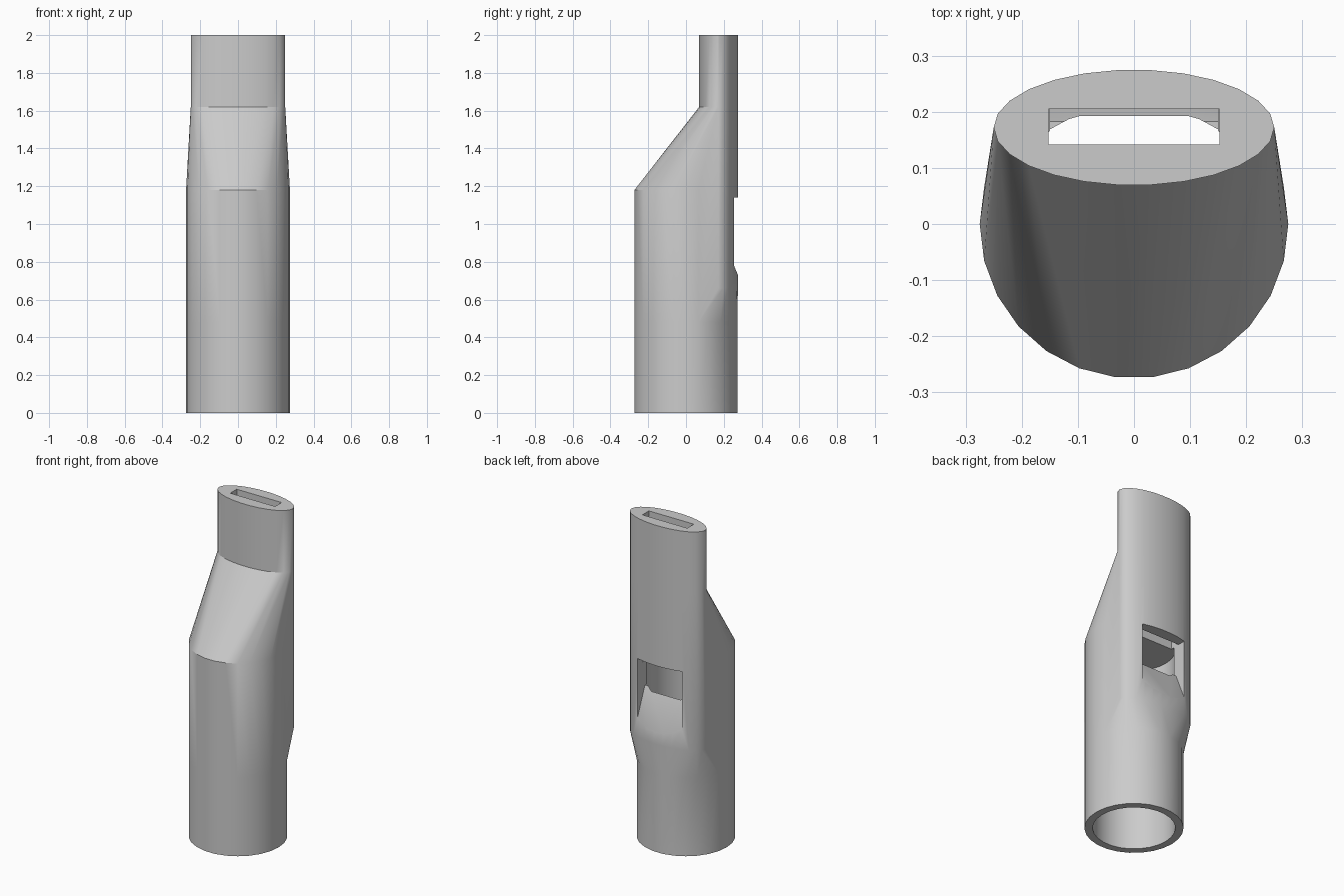
import bpy
import bmesh
from math import sin, cos, tau, radians

old = bpy.data.objects.get("Cube")
if old:
    bpy.data.objects.remove(old, do_unlink=True)

SIDES = 26
BACK, OUTER, BORE = 0.275, 0.275, 0.23
LIP_Y, ROOF = 0.175, 1.14

grey = bpy.data.materials.new("plain grey")
grey.use_nodes = True
grey.diffuse_color = (0.6, 0.6, 0.6, 1)
grey.node_tree.nodes["Principled BSDF"].inputs["Base Color"].default_value = (0.6, 0.6, 0.6, 1)


def ring(rx, ry, cy, z, y_max=1.0):
    """Points of an ellipse at height z, flattened where it passes y_max."""
    angles = [tau * i / SIDES for i in range(SIDES)]
    return [(rx * cos(a), min(cy + ry * sin(a), y_max), z) for a in angles]


def hull(bm, points):
    verts = [bm.verts.new(p) for p in points]
    res = bmesh.ops.convex_hull(bm, input=verts)
    junk = [g for g in res["geom_interior"] + res["geom_unused"]
            if isinstance(g, bmesh.types.BMVert)]
    bmesh.ops.delete(bm, geom=list(set(junk)), context="VERTS")


def extend_end(bm, z, new_z):
    """Open the flat end at z, pull its rim to new_z and cap it."""
    caps = [f for f in bm.faces if all(abs(v.co.z - z) < 1e-4 for v in f.verts)]
    bmesh.ops.delete(bm, geom=caps, context="FACES")
    rim = [e for e in bm.edges if e.is_boundary]
    geom = bmesh.ops.extrude_edge_only(bm, edges=rim)["geom"]
    for v in geom:
        if isinstance(v, bmesh.types.BMVert):
            v.co.z = new_z
    bmesh.ops.contextual_create(bm, geom=[g for g in geom if isinstance(g, bmesh.types.BMEdge)])


def finish(bm, name):
    bmesh.ops.recalc_face_normals(bm, faces=bm.faces)
    mesh = bpy.data.meshes.new(name)
    bm.to_mesh(mesh)
    bm.free()
    mesh.materials.append(grey)
    obj = bpy.data.objects.new(name, mesh)
    bpy.context.collection.objects.link(obj)
    return obj


def extruded_profile(name, profile, half_width):
    """Solid from a (y, z) profile, symmetric about x = 0."""
    bm = bmesh.new()
    face = bm.faces.new([bm.verts.new((-half_width, y, z)) for y, z in profile])
    geom = bmesh.ops.extrude_face_region(bm, geom=[face])["geom"]
    moved = [g for g in geom if isinstance(g, bmesh.types.BMVert)]
    bmesh.ops.translate(bm, verts=moved, vec=(2 * half_width, 0, 0))
    return finish(bm, name)


# Body: round tube blending into a flat oval beak
tip = (0.25, 0.103, BACK - 0.103)
bm = bmesh.new()
hull(bm, ring(OUTER, OUTER, 0, 0.48) + ring(OUTER, OUTER, 0, 1.18)
     + ring(*tip, 0.66) + ring(*tip, 1.62))
extend_end(bm, 0.48, 0)
extend_end(bm, 1.62, 2)
body = finish(bm, "mouthpiece_body")

# Bore: open at the bottom, flattened behind the lip
bm = bmesh.new()
hull(bm, ring(BORE, BORE, 0, 0.48) + ring(BORE, BORE, 0, 0.7, LIP_Y)
     + ring(BORE, BORE, 0, ROOF, LIP_Y))
extend_end(bm, 0.48, -0.1)
bore = finish(bm, "bore_cutter")

# Sound window with a sloping ramp up to the lip edge
window = extruded_profile("window_cutter", [
    (0.14, 0.95), (0.183, 0.95), (0.3, 0.67), (0.3, ROOF), (0.14, ROOF)], 0.15)

# Airway slot from the tip down to the window
slot = extruded_profile("airway_cutter", [
    (0.142, 1.1), (0.205, 1.1), (0.205, 2.1), (0.142, 2.1)], 0.152)

bpy.context.view_layer.objects.active = body
for cutter in (bore, window, slot):
    mod = body.modifiers.new(cutter.name, "BOOLEAN")
    mod.operation = "DIFFERENCE"
    mod.solver = "EXACT"
    mod.object = cutter
    bpy.ops.object.modifier_apply(modifier=mod.name)
    bpy.data.objects.remove(cutter, do_unlink=True)

bpy.ops.object.select_all(action="DESELECT")
body.select_set(True)
bpy.ops.object.shade_smooth_by_angle(angle=radians(30))
